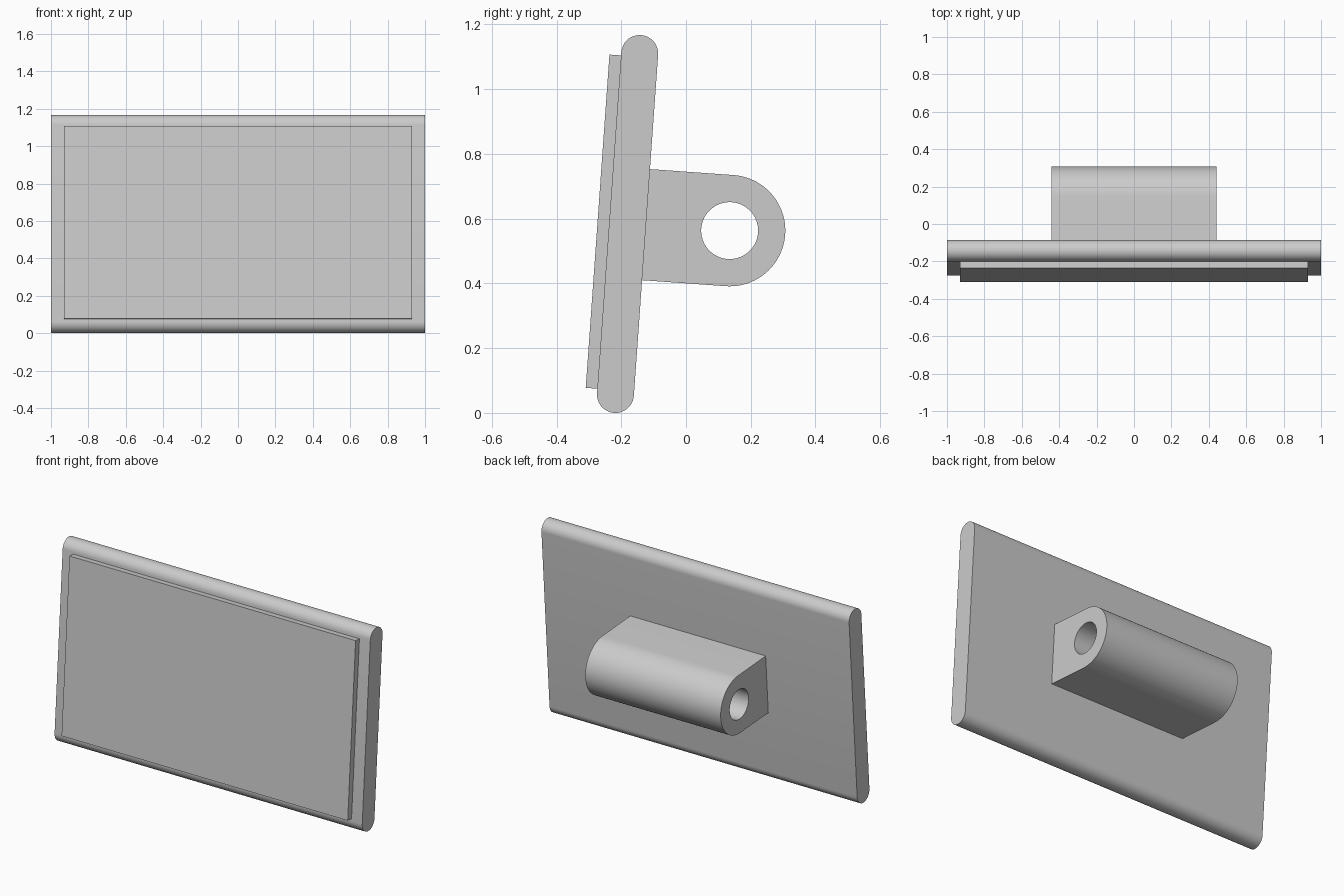
import bpy, bmesh
from math import sin, cos, pi, radians
from mathutils import Vector

if "Cube" in bpy.data.objects:
    bpy.data.objects.remove(bpy.data.objects["Cube"], do_unlink=True)

grey = bpy.data.materials.new("plain grey")
grey.use_nodes = True
grey.diffuse_color = (0.6, 0.6, 0.6, 1)
grey.node_tree.nodes["Principled BSDF"].inputs["Base Color"].default_value = (0.6, 0.6, 0.6, 1)

TILT = radians(-4.07)             # whole sign leans back
CENTRE = (0, -0.1805, 0.5835)     # middle of the plate


def arc(y, z, r, start, end, steps):
    """Points on an arc in the side profile."""
    angles = [start + (end - start) * i / steps for i in range(steps + 1)]
    return [(y + r * cos(a), z + r * sin(a)) for a in angles]


def extrude_profile(name, half_width, *loops):
    """Fill the side profile (later loops are holes) and extrude it along x."""
    bm = bmesh.new()
    edges = []
    for loop in loops:
        verts = [bm.verts.new((-half_width, y, z)) for y, z in loop]
        edges += [bm.edges.new((v, verts[i - 1])) for i, v in enumerate(verts)]
    if len(loops) == 1:
        bm.faces.new(verts)
    else:
        bmesh.ops.triangle_fill(bm, edges=edges, use_beauty=True)
    result = bmesh.ops.extrude_face_region(bm, geom=bm.faces[:], use_keep_orig=True)
    moved = [g for g in result["geom"] if isinstance(g, bmesh.types.BMVert)]
    bmesh.ops.translate(bm, verts=moved, vec=Vector((2 * half_width, 0, 0)))
    bmesh.ops.recalc_face_normals(bm, faces=bm.faces[:])
    for face in bm.faces:
        face.smooth = True
    mesh = bpy.data.meshes.new(name)
    bm.to_mesh(mesh)
    bm.free()
    mesh.set_sharp_from_angle(angle=radians(30))
    mesh.materials.append(grey)
    obj = bpy.data.objects.new(name, mesh)
    obj.location = CENTRE
    obj.rotation_euler.x = TILT
    bpy.context.collection.objects.link(obj)
    return obj


# Plate with rounded top and bottom edges
R, H = 0.057, 0.528
extrude_profile("back_plate", 1.0,
                arc(0, H, R, 0, pi, 24) + arc(0, -H, R, pi, 2 * pi, 24))

# Raised panel on the front
extrude_profile("front_panel", 0.93,
                [(-0.093, -0.514), (-0.05, -0.514), (-0.05, 0.518), (-0.093, 0.518)])

# Round-ended mounting lug with a through hole
LUG_Y, LUG_Z = 0.316, 0.002
lug = arc(LUG_Y, LUG_Z, 0.172, -pi / 2, pi / 2, 48)
lug += [(0.05, LUG_Z + 0.172), (0.05, LUG_Z - 0.172)]
hole = arc(LUG_Y, LUG_Z, 0.088, 0, 2 * pi, 48)[:-1]
extrude_profile("mounting_lug", 0.44, lug, hole)
